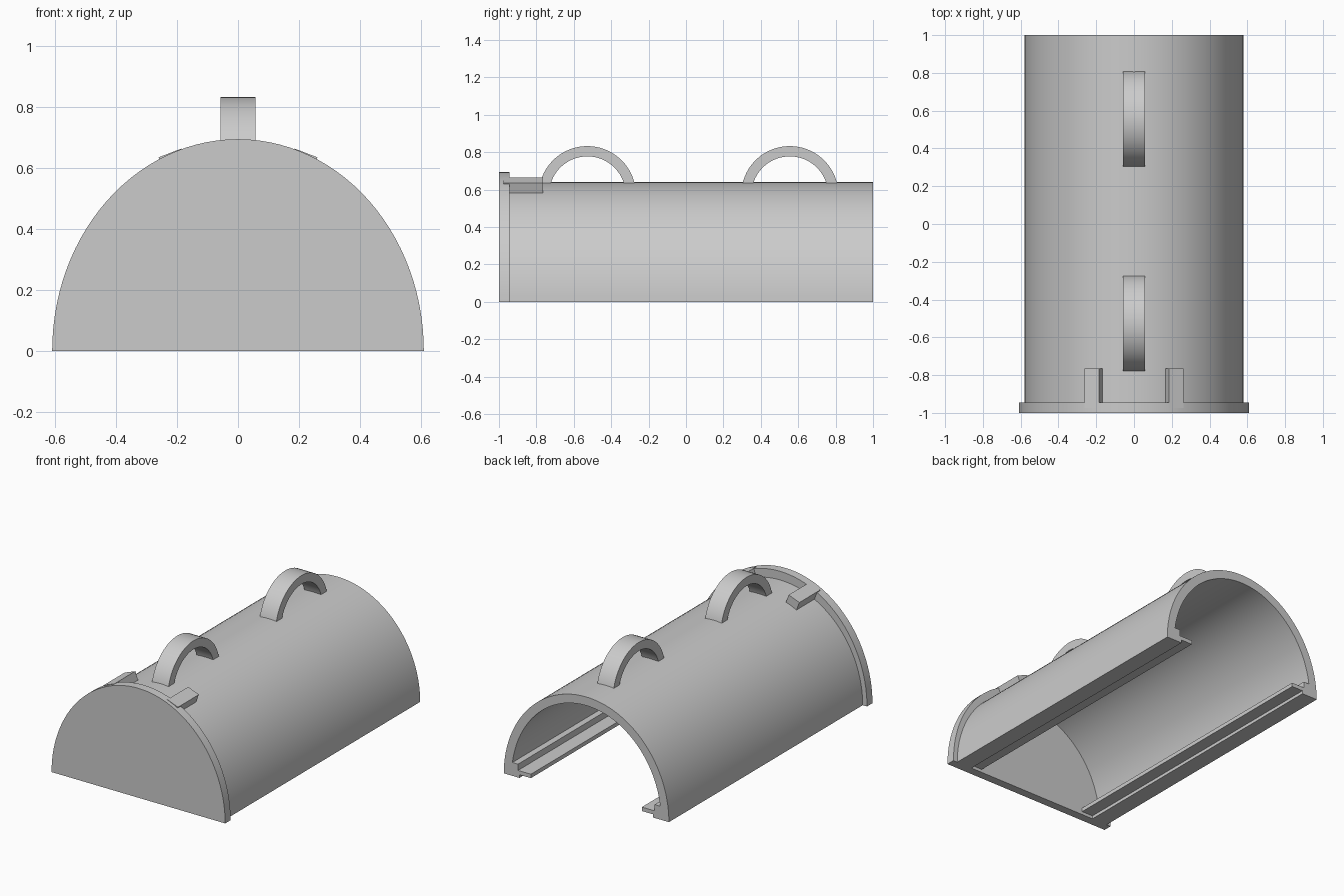
import bpy, bmesh
from math import sin, cos, pi, radians, asin
from mathutils import Matrix

cube = bpy.data.objects.get("Cube")
if cube:
    bpy.data.objects.remove(cube, do_unlink=True)

grey = bpy.data.materials.new("plain_grey")
grey.use_nodes = True
grey.diffuse_color = (0.6, 0.6, 0.6, 1)
grey.node_tree.nodes["Principled BSDF"].inputs["Base Color"].default_value = (0.6, 0.6, 0.6, 1)


def arc(rx, rz, start, end, steps=56, cx=0, cz=0):
    """Points along part of an ellipse, angles in radians."""
    angles = [start + (end - start) * i / steps for i in range(steps + 1)]
    return [(cx + rx * cos(a), cz + rz * sin(a)) for a in angles]


def extrude(name, profile, low, high, axis="y"):
    """Closed 2D profile pulled along the x or y axis."""
    def place(u, z, d):
        return (u, d, z) if axis == "y" else (d, u, z)
    bm = bmesh.new()
    face = bm.faces.new([bm.verts.new(place(u, z, low)) for u, z in profile])
    moved = bmesh.ops.extrude_face_region(bm, geom=[face])["geom"]
    step = place(0, 0, high - low)
    bmesh.ops.translate(bm, vec=step, verts=[v for v in moved if isinstance(v, bmesh.types.BMVert)])
    bmesh.ops.recalc_face_normals(bm, faces=bm.faces)
    mesh = bpy.data.meshes.new(name)
    bm.to_mesh(mesh)
    bm.free()
    mesh.materials.append(grey)
    mesh.shade_smooth()
    mesh.set_sharp_from_angle(angle=radians(30))
    obj = bpy.data.objects.new(name, mesh)
    bpy.context.collection.objects.link(obj)
    return obj


# Arched shell with a stepped rail along each lower inner edge
PLATE_BACK = -0.945
ledge = 0.085
inner_w, inner_h = 0.525, 0.585
lift = asin(ledge / inner_h)
rail = [(0.47, 0), (0.47, 0.02), (0.39, 0.02), (0.39, 0.045), (0.48, 0.045), (0.48, ledge)]
shell = arc(0.58, 0.64, 0, pi)
shell += [(-x, z) for x, z in rail]
shell += arc(inner_w, inner_h, pi - lift, lift)
shell += rail[::-1]
extrude("arched_shell", shell, PLATE_BACK, 1)

# Solid end plate, slightly larger than the shell
extrude("end_plate", arc(0.61, 0.695, 0, pi), -1, PLATE_BACK)

# Two carrying handles along the ridge
for name, y in (("front_handle", -0.5275), ("back_handle", 0.555)):
    loop = arc(0.26, 0.26, radians(6), radians(174), 32, y, 0.573)
    loop += arc(0.205, 0.205, radians(174), radians(6), 32, y, 0.573)
    extrude(name, loop, -0.058, 0.058, "x")

# Two tilted tabs reaching back from the plate
for name, side in (("left_tab", 1), ("right_tab", -1)):
    w, h = 0.04, 0.035
    tab = extrude(name, [(-w, -h), (w, -h), (w, h), (-w, h)], PLATE_BACK - 0.03, -0.765)
    tab.data.transform(Matrix.Translation((side * 0.211, 0, 0.617)) @ Matrix.Rotation(side * radians(21), 4, "Y"))
